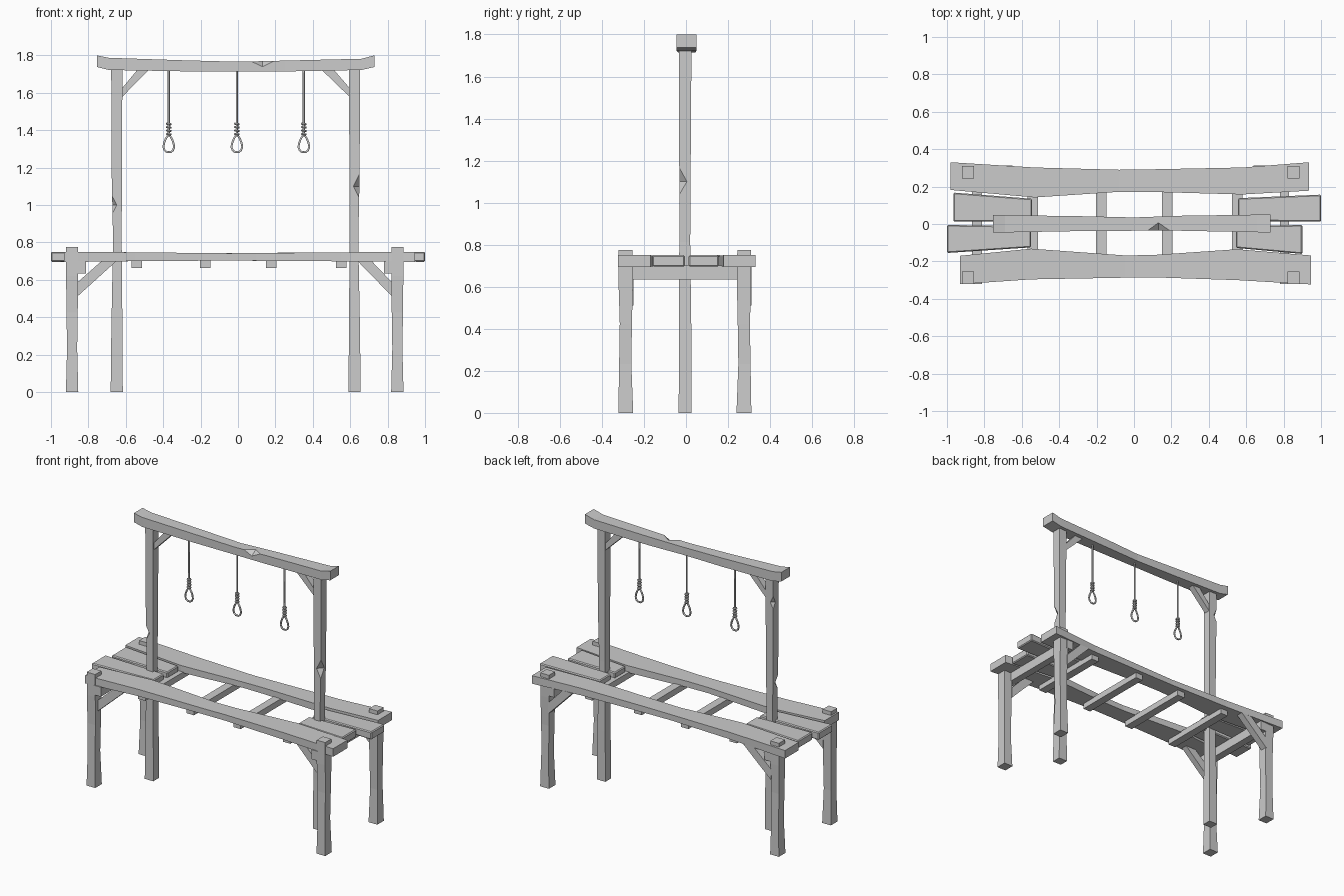
import bpy, bmesh, math
from mathutils import Vector

if "Cube" in bpy.data.objects:
    bpy.data.objects.remove(bpy.data.objects["Cube"])


def make_object(name, bm):
    bmesh.ops.recalc_face_normals(bm, faces=bm.faces)
    me = bpy.data.meshes.new(name)
    bm.to_mesh(me)
    bm.free()
    ob = bpy.data.objects.new(name, me)
    bpy.context.collection.objects.link(ob)
    return ob


def loft(name, axis, sections):
    """Timber lofted along an axis; section = (t, a0, a1, b0, b1)."""
    bm = bmesh.new()
    rings = []
    for t, a0, a1, b0, b1 in sections:
        ring = []
        for a, b in ((a0, b0), (a1, b0), (a1, b1), (a0, b1)):
            ring.append(bm.verts.new({'x': (t, a, b), 'y': (a, t, b), 'z': (a, b, t)}[axis]))
        rings.append(ring)
    for r, s in zip(rings, rings[1:]):
        for i in range(4):
            j = (i + 1) % 4
            bm.faces.new((r[i], r[j], s[j], s[i]))
    bm.faces.new(rings[0])
    bm.faces.new(rings[-1])
    return make_object(name, bm)


def prism(name, pts, y0, y1):
    bm = bmesh.new()
    front = bm.faces.new([bm.verts.new((x, y0, z)) for x, z in pts])
    ext = bmesh.ops.extrude_face_region(bm, geom=[front], use_keep_orig=True)
    for v in ext['geom']:
        if isinstance(v, bmesh.types.BMVert):
            v.co.y = y1
    return make_object(name, bm)


def chip(ob, centre, radii):
    """Knock a chip out of a timber edge with an octahedral cutter."""
    bm = bmesh.new()
    bmesh.ops.create_uvsphere(bm, u_segments=4, v_segments=2, radius=1)
    for v in bm.verts:
        v.co = Vector(c + r * k for c, r, k in zip(centre, radii, v.co))
    cutter = make_object("chip_cutter", bm)
    cutter.hide_render = True
    mod = ob.modifiers.new("chip", 'BOOLEAN')
    mod.operation, mod.solver, mod.object = 'DIFFERENCE', 'EXACT', cutter
    bpy.context.view_layer.objects.active = ob
    bpy.ops.object.modifier_apply(modifier=mod.name)
    bpy.data.objects.remove(cutter)


def upright(name, x, y, top, shape):
    """Square timber; shape = (z fraction, left, right, front, back half widths)."""
    return loft(name, 'z', [(f * top, x - l, x + r, y - fr, y + b) for f, l, r, fr, b in shape])


# Tall posts
post_shape = [(0, .033, .032, .032, .03), (.2, .029, .03, .03, .029),
              (.47, .02, .026, .029, .023), (.66, .027, .027, .029, .025),
              (1, .03, .03, .031, .029)]
left_post = upright("left_post", -.648, -.003, 1.73, post_shape)
right_post = upright("right_post", .623, -.003, 1.73,
                     [(f, r, l, fr, b) for f, l, r, fr, b in post_shape])
chip(left_post, (-.678, -.034, 1.0), (.032, .04, .06))
chip(left_post, (-.68, .03, 1.56), (.03, .03, .06))
chip(right_post, (.655, -.034, 1.1), (.04, .045, .08))

# Top beam, sagging in the middle
beam = loft("top_beam", 'x', [
    (-.755, -.045, .048, 1.738, 1.8), (-.69, -.045, .047, 1.722, 1.787),
    (-.3, -.038, .042, 1.715, 1.774), (0, -.036, .035, 1.714, 1.766),
    (.25, -.036, .044, 1.714, 1.772), (.66, -.044, .05, 1.722, 1.782),
    (.73, -.046, .05, 1.738, 1.8)])
chip(beam, (.13, -.045, 1.775), (.085, .06, .042))

# Platform legs with a slight waist
for side, x in (("left", -.887), ("right", .852)):
    for end, y, s in (("front", -.288, 1), ("back", .277, -1)):
        o, i = .035, .035
        shape = []
        for f, out, inn, w in ((0, .034, .037, .033), (.3, .03, .028, .027),
                               (.55, .027, .031, .03), (.8, .033, .035, .032), (1, .033, .033, .032)):
            fr, b = (out, inn) if s > 0 else (inn, out)
            shape.append((f, w, w, fr, b))
        upright(f"{end}_{side}_leg", x, y, .775, shape)

# Bearers between the legs, and joists under the planks
for name, x0, x1 in (("left_bearer", -.865, -.812), ("right_bearer", .78, .83)):
    loft(name, 'y', [(-.322, x0, x1, .635, .7), (.312, x0, x1, .635, .7)])
for n, x in enumerate((-.542, -.176, .178, .552)):
    loft(f"joist_{n + 1}", 'y', [(-.265, x - .028, x + .028, .664, .706),
                                 (.265, x - .028, x + .028, .664, .706)])

# Long deck planks, narrower in the middle
loft("back_plank", 'x', [
    (-.98, .182, .33, .695, .75), (-.53, .142, .302, .7, .747), (-.08, .172, .29, .703, .742),
    (.08, .172, .292, .702, .744), (.58, .158, .302, .699, .747), (.935, .178, .33, .695, .75)])
loft("front_plank", 'x', [
    (-.93, -.322, -.17, .695, .75), (-.55, -.296, -.132, .7, .747), (-.05, -.287, -.168, .703, .742),
    (.1, -.285, -.166, .702, .743), (.55, -.3, -.135, .699, .747), (.945, -.323, -.168, .695, .75)])

# Short deck planks at each end
for name, xo, xi, yo, yi in (
        ("left_back_short_plank", -.965, -.545, (.012, .168), (.016, .135)),
        ("left_front_short_plank", -1, -.55, (-.155, -.005), (-.125, -.012)),
        ("right_back_short_plank", 1, .555, (.012, .157), (.016, .138)),
        ("right_front_short_plank", .9, .545, (-.16, -.005), (-.128, -.012))):
    ob = loft(name, 'x', [(xo, *yo, .696, .75), (xi, *yi, .702, .744)])
    bev = ob.modifiers.new("worn_edges", 'BEVEL')
    bev.width, bev.segments = .006, 1

# Diagonal braces under the deck and under the beam
for end, y0, y1 in (("front", -.292, -.25), ("back", .265, .312)):
    prism(f"{end}_left_deck_brace",
          [(-.86, .51), (-.86, .585), (-.73, .7), (-.65, .7)], y0, y1)
    prism(f"{end}_right_deck_brace",
          [(.825, .51), (.825, .585), (.715, .7), (.64, .7)], y0, y1)
prism("left_beam_brace", [(-.622, 1.575), (-.622, 1.622), (-.54, 1.72), (-.48, 1.72)], -.022, .02)
prism("right_beam_brace", [(.6, 1.575), (.6, 1.622), (.515, 1.72), (.45, 1.72)], -.022, .02)


def rope(name, pts, closed):
    cu = bpy.data.curves.new(name, 'CURVE')
    cu.dimensions = '3D'
    cu.bevel_depth, cu.bevel_resolution, cu.use_fill_caps = .006, 1, True
    sp = cu.splines.new('POLY')
    sp.points.add(len(pts) - 1)
    for p, co in zip(sp.points, pts):
        p.co = (*co, 1)
    sp.use_cyclic_u = closed
    ob = bpy.data.objects.new(name, cu)
    bpy.context.collection.objects.link(ob)
    return ob


# Ropes: hanging line, wrapped coils and teardrop loop
for n, x in enumerate((-.37, -.006, .352)):
    parts = [rope(f"rope_{n + 1}", [(x, 0, 1.73), (x, 0, 1.37)], False)]
    half = [(.005, 1.372), (.016, 1.355), (.025, 1.332), (.029, 1.31), (.022, 1.292), (.01, 1.283)]
    loop = [(x + dx, 0, z) for dx, z in half] + [(x - dx, 0, z) for dx, z in reversed(half)]
    parts.append(rope("rope_loop", loop, True))
    for k in range(4):
        bpy.ops.mesh.primitive_torus_add(major_radius=.009, minor_radius=.0065, major_segments=10,
                                         minor_segments=6, location=(x, 0, 1.379 + .018 * k),
                                         rotation=(0, math.radians(8), 0))
        parts.append(bpy.context.object)
    bpy.ops.object.select_all(action='DESELECT')
    for p in parts:
        p.select_set(True)
    bpy.context.view_layer.objects.active = parts[0]
    bpy.ops.object.convert(target='MESH')
    bpy.ops.object.join()
